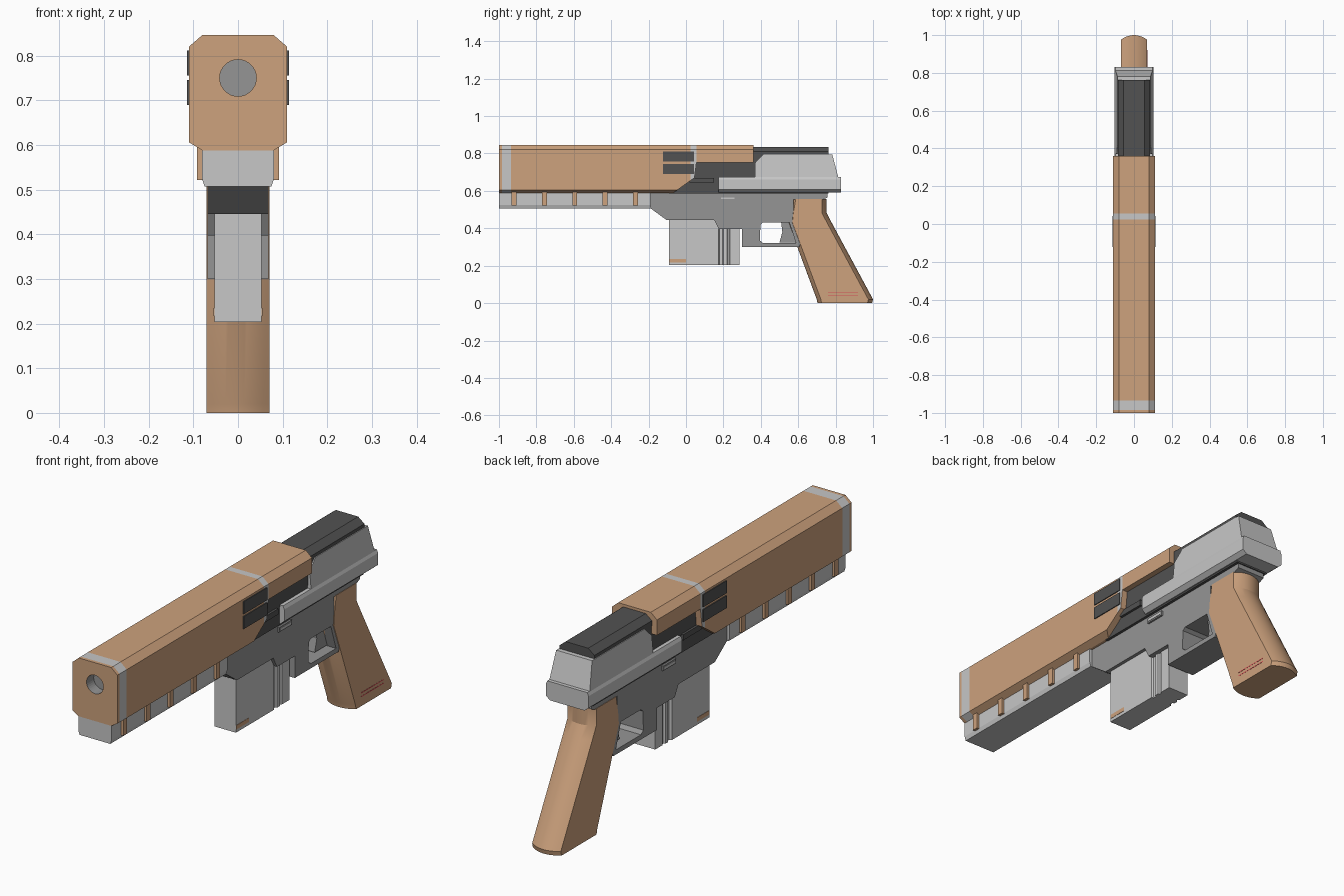
import bpy, bmesh, math

if "Cube" in bpy.data.objects:
    bpy.data.objects.remove(bpy.data.objects["Cube"])


def material(name, rgb):
    m = bpy.data.materials.new(name)
    m.diffuse_color = (*rgb, 1)
    m.use_nodes = True
    m.node_tree.nodes["Principled BSDF"].inputs["Base Color"].default_value = m.diffuse_color
    return m


TAN = material("tan", (0.61, 0.36, 0.205))
LIGHT = material("light grey", (0.57, 0.57, 0.57))
MID = material("mid grey", (0.30, 0.30, 0.30))
DARK = material("dark grey", (0.085, 0.085, 0.085))
RED = material("red", (0.7, 0.09, 0.10))


def loft(name, rings, mats):
    """Skin a list of equal-length closed rings and cap both ends."""
    bm = bmesh.new()
    vs = [[bm.verts.new(p) for p in r] for r in rings]
    n = len(rings[0])
    for a, b in zip(vs, vs[1:]):
        for i in range(n):
            j = (i + 1) % n
            bm.faces.new((a[i], a[j], b[j], b[i]))
    bm.faces.new(vs[0])
    bm.faces.new(vs[-1])
    bmesh.ops.recalc_face_normals(bm, faces=bm.faces)
    me = bpy.data.meshes.new(name)
    bm.to_mesh(me)
    bm.free()
    for m in mats:
        me.materials.append(m)
    ob = bpy.data.objects.new(name, me)
    bpy.context.collection.objects.link(ob)
    return ob


def side(name, profile, x0, x1, mat):
    """Extrude a (y, z) side profile between two x values."""
    return loft(name, [[(x, y, z) for y, z in profile] for x in (x0, x1)], [mat])


def box(name, x0, x1, y0, y1, z0, z1, mat):
    return side(name, [(y0, z0), (y1, z0), (y1, z1), (y0, z1)], x0, x1, mat)


def along_y(name, half, stations, mats):
    """Loft a mirrored (x, z) half section along y."""
    sec = half + [(-x, z) for x, z in reversed(half)]
    return loft(name, [[(x, y, z) for x, z in sec] for y in stations], mats)


def cut(ob, cutter):
    cutter.hide_render = True
    mod = ob.modifiers.new("cut", 'BOOLEAN')
    mod.operation = 'DIFFERENCE'
    mod.solver = 'EXACT'
    mod.object = cutter
    bpy.context.view_layer.objects.active = ob
    bpy.ops.object.modifier_apply(modifier=mod.name)
    bpy.data.objects.remove(cutter)


# Slide shroud with two light bands, a stepped lower rear and a bore
slide = along_y("slide", [(0.08, 0.588), (0.11, 0.606), (0.11, 0.82), (0.08, 0.846)],
                [-1, -0.985, -0.935, 0.025, 0.056, 0.36], [TAN, LIGHT, MID])
for p in slide.data.polygons:
    y = p.center.y
    if -0.985 < y < -0.935 or 0.025 < y < 0.056:
        p.material_index = 1
cut(slide, side("slide_cutter", [(-0.07, 0.5), (-0.07, 0.588), (0.045, 0.67), (0.056, 0.752),
                                 (0.4, 0.752), (0.4, 0.5)], -0.2, 0.2, TAN))
circle = [(2 * math.pi * i / 32) for i in range(32)]
bore = loft("bore_cutter", [[(0.041 * math.cos(t), y, 0.75 + 0.041 * math.sin(t)) for t in circle]
                            for y in (-1.05, -0.95)], [TAN, LIGHT, MID])
for p in bore.data.polygons:
    p.material_index = 2
cut(slide, bore)

# Dark inner body that shows in the port and on the rear top
along_y("inner_body", [(0.08, 0.585), (0.085, 0.81), (0.055, 0.834)], [0.0, 0.762], [DARK])
box("port_floor", -0.08, 0.08, -0.09, 0.2, 0.585, 0.66, DARK)

# Light rear receiver: lower band and tapered upper block
along_y("rear_band", [(0.085, 0.592), (0.104, 0.608), (0.104, 0.66), (0.098, 0.675)],
        [0.175, 0.83], [LIGHT])
rear = side("rear_block", [(0.37, 0.67), (0.815, 0.67), (0.782, 0.795), (0.415, 0.795), (0.37, 0.75)],
            -0.099, 0.099, LIGHT)
for v in rear.data.vertices:
    v.co.x *= 1 - 0.9 * (v.co.z - 0.67)

# Front rail under the slide
along_y("front_rail", [(0.075, 0.507), (0.081, 0.525), (0.081, 0.59)], [-1, -0.19], [LIGHT])

# Frame with trigger guard opening
frame = side("frame", [(-0.19, 0.597), (-0.19, 0.507), (-0.105, 0.445), (0.15, 0.445), (0.175, 0.397),
                       (0.3, 0.397), (0.3, 0.3), (0.605, 0.3), (0.615, 0.325), (0.575, 0.43),
                       (0.575, 0.555), (0.735, 0.555), (0.757, 0.565), (0.757, 0.597)],
             -0.068, 0.068, MID)
cut(frame, side("guard_cutter", [(0.395, 0.335), (0.412, 0.321), (0.588, 0.321), (0.552, 0.432),
                                 (0.412, 0.432), (0.398, 0.42)], -0.2, 0.2, MID))
side("trigger", [(0.508, 0.44), (0.515, 0.38), (0.5, 0.325), (0.6, 0.325), (0.57, 0.44)],
     -0.025, 0.025, MID)

# Magazine with side grooves
mag = [(0.053, -0.09), (0.053, 0.175), (0.044, 0.18), (0.044, 0.196), (0.052, 0.2),
       (0.052, 0.218), (0.044, 0.222), (0.044, 0.23), (0.05, 0.235), (0.05, 0.287)]
mag += [(-x, y) for x, y in reversed(mag)]
loft("magazine", [[(x, y, z) for x, y in mag] for z in (0.203, 0.45)], [LIGHT])

# Raked grip with gently rounded front and back
rings = []
for z, yf, yb in [(0, 0.703, 0.995), (0.02, 0.699, 1.0), (0.43, 0.547, 0.779),
                  (0.482, 0.552, 0.752), (0.557, 0.565, 0.752)]:
    s = [i / 5 - 1 for i in range(11)]
    rings.append([(0.07 * t, yf + 0.022 * t * t, z) for t in s] +
                 [(-0.07 * t, yb - 0.025 * t * t, z) for t in s])
grip = loft("grip", rings, [TAN])
bpy.ops.object.select_all(action='DESELECT')
grip.select_set(True)
bpy.context.view_layer.objects.active = grip
bpy.ops.object.shade_smooth_by_angle(angle=math.radians(25))

# Details repeated on both sides
for s, tag in ((1, "right"), (-1, "left")):
    for i in range(5):
        y = -0.92 + 0.1625 * i
        side(f"rail_rib_{tag}_{i}", [(y - 0.013, 0.522), (y + 0.013, 0.522),
                                     (y + 0.013, 0.6), (y - 0.013, 0.6)], s * 0.07, s * 0.092, TAN)
    for i, z in enumerate((0.69, 0.756)):
        box(f"vent_plate_{tag}_{i}", s * 0.1, s * 0.114, -0.122, 0.042, z, z + 0.055, DARK)
    box(f"slide_catch_{tag}", s * 0.07, s * 0.092, 0.02, 0.15, 0.645, 0.67, DARK)
    box(f"frame_button_{tag}", s * 0.06, s * 0.076, 0.178, 0.268, 0.55, 0.572, MID)
    box(f"button_face_{tag}", s * 0.074, s * 0.078, 0.186, 0.26, 0.556, 0.566, LIGHT)
    box(f"magazine_patch_{tag}", s * 0.05, s * 0.0545, -0.088, 0.0, 0.217, 0.235, TAN)

# Thin red lines low on the right of the grip
for i, z in enumerate((0.04, 0.056)):
    box(f"grip_line_{i}", 0.068, 0.0708, 0.76, 0.92, z, z + 0.004, RED)
